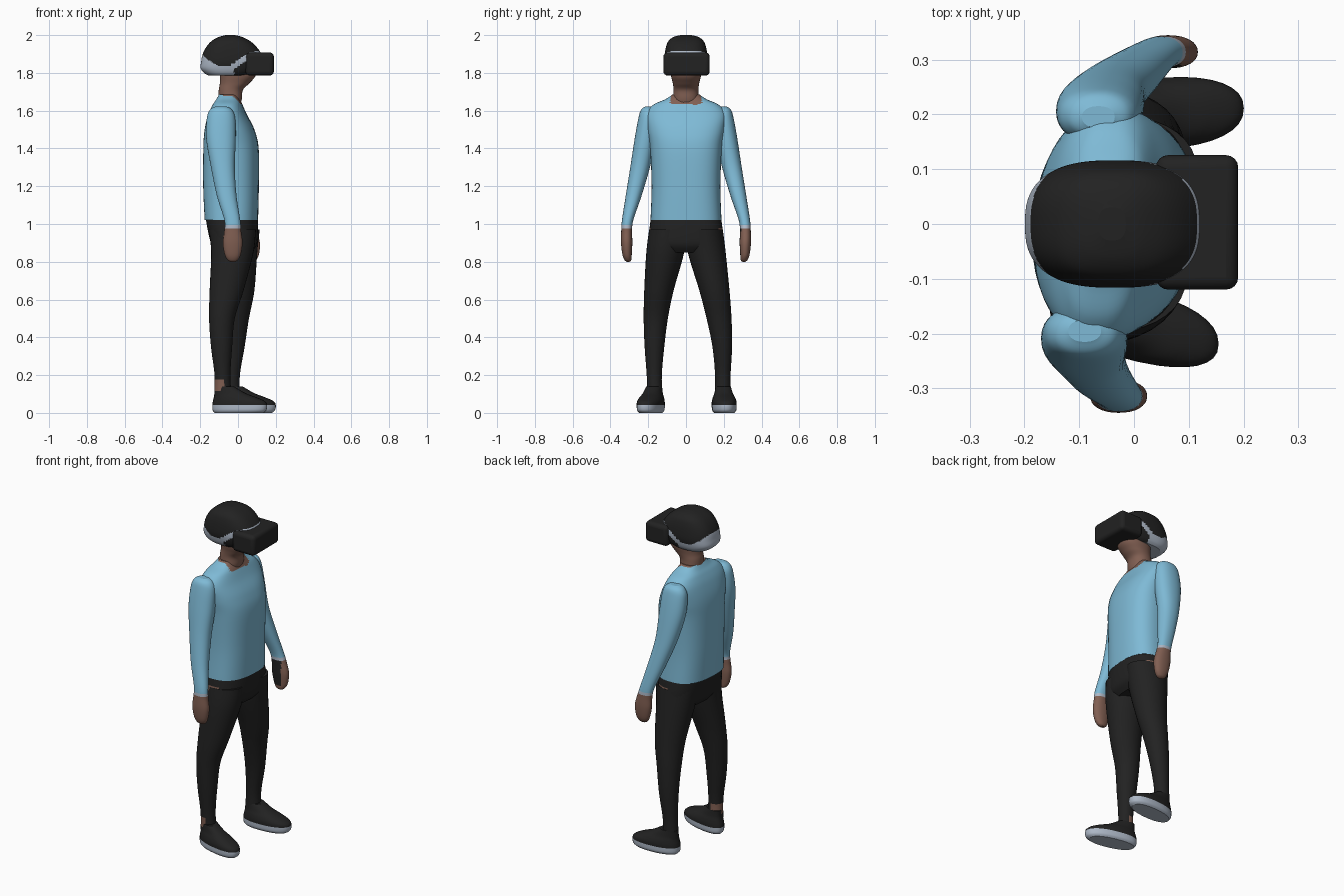
import bpy, bmesh, math

def material(name, r, g, b):
    m = bpy.data.materials.new(name)
    m.diffuse_color = (r, g, b, 1)
    return m

BLUE = material("shirt blue", 0.21, 0.49, 0.67)
BLACK = material("soft black", 0.016, 0.016, 0.016)
SKIN = material("skin brown", 0.22, 0.115, 0.085)
GREY = material("light grey", 0.42, 0.48, 0.57)
MATS = [BLUE, BLACK, SKIN, GREY]
B, K, S, G = range(4)

def catmull(a, b, c, d, t):
    return 0.5 * (2*b + (c-a)*t + (2*a-5*b+4*c-d)*t*t + (3*b-a-3*c+d)*t**3)

def lerp_table(table, x):
    for (x0, v0), (x1, v1) in zip(table, table[1:]):
        if x <= x1:
            return v0 + (v1 - v0) * max(0, (x - x0) / (x1 - x0))
    return table[-1][1]

def loft(name, rings, rule, power=2.0, sides=32, steps=6, skew_x=0.0, skew_y=0.0):
    """Smooth skin over level rings (z, cx, cy, rx, ry); rule(centre) picks the colour."""
    rows = []
    n = len(rings)
    for i in range(n - 1):
        q = [rings[max(i-1, 0)], rings[i], rings[i+1], rings[min(i+2, n-1)]]
        rows += [[catmull(*v, k / steps) for v in zip(*q)] for k in range(steps)]
    rows.append(rings[-1])
    bm = bmesh.new()
    loops = []
    for z, cx, cy, rx, ry in rows:
        loop = []
        for k in range(sides):
            a = 2 * math.pi * k / sides
            c, s = math.cos(a), math.sin(a)
            dx = rx * math.copysign(abs(c) ** (2 / power), c)
            dy = ry * math.copysign(abs(s) ** (2 / power), s)
            loop.append(bm.verts.new((cx + dx + skew_x * dy, cy + dy + skew_y * dx, z)))
        loops.append(loop)
    for l0, l1 in zip(loops, loops[1:]):
        for k in range(sides):
            j = (k + 1) % sides
            bm.faces.new((l0[k], l0[j], l1[j], l1[k]))
    bm.faces.new(loops[0])
    bm.faces.new(loops[-1])
    bmesh.ops.recalc_face_normals(bm, faces=bm.faces)
    for f in bm.faces:
        f.smooth = len(f.verts) == 4
        f.material_index = rule(f.calc_center_median())
    me = bpy.data.meshes.new(name)
    bm.to_mesh(me)
    bm.free()
    for m in MATS:
        me.materials.append(m)
    ob = bpy.data.objects.new(name, me)
    bpy.context.collection.objects.link(ob)
    return ob

# Shirt body, with a neckline lower at the front
loft("shirt", [
    (1.02, -0.035, 0, 0.140, 0.188), (1.20, -0.037, 0, 0.146, 0.182),
    (1.40, -0.037, 0, 0.145, 0.190), (1.50, -0.045, 0, 0.130, 0.205),
    (1.58, -0.055, 0, 0.100, 0.212), (1.63, -0.055, 0, 0.078, 0.175),
    (1.66, -0.052, 0, 0.062, 0.110), (1.685, -0.05, 0, 0.05, 0.072)],
    lambda p: S if p.z > 1.675 - 0.45 * (p.x + 0.07) and abs(p.y) < 0.08 and p.z > 1.62 else B,
    power=2.6, sides=48, skew_x=0.06)

# Neck and jaw
loft("neck_and_jaw", [
    (1.60, -0.05, 0, 0.055, 0.065), (1.66, -0.042, 0, 0.062, 0.068),
    (1.71, -0.038, 0, 0.064, 0.066), (1.745, -0.018, 0, 0.078, 0.070),
    (1.79, 0.0, 0, 0.095, 0.080), (1.86, 0.0, 0, 0.095, 0.085)], lambda p: S, power=2.2)

# Helmet shell with a swooping grey band
BAND = [(-0.21, 1.90), (-0.185, 1.895), (-0.16, 1.87), (-0.10, 1.835), (-0.04, 1.84),
        (0.02, 1.885), (0.06, 1.908), (0.15, 1.924)]

def helmet_rule(p):
    top = lerp_table(BAND, p.x)
    if p.z > top:
        return K
    return K if p.x > -0.02 and p.z < top - 0.035 else G

loft("helmet", [
    (1.785, -0.050, 0, 0.105, 0.085), (1.80, -0.045, 0, 0.135, 0.100),
    (1.825, -0.040, 0, 0.158, 0.110), (1.86, -0.035, 0, 0.160, 0.116),
    (1.90, -0.032, 0, 0.155, 0.113), (1.94, -0.035, 0, 0.131, 0.105),
    (1.97, -0.038, 0, 0.100, 0.092), (1.99, -0.040, 0, 0.062, 0.066),
    (2.00, -0.040, 0, 0.025, 0.030)], helmet_rule, power=2.7, sides=96, steps=8)

# Goggles: a rounded box in front of the eyes
bpy.ops.mesh.primitive_cube_add(size=1, location=(0.115, 0.003, 1.847))
goggles = bpy.context.object
goggles.name = "goggles"
goggles.scale = (0.15, 0.245, 0.122)
bpy.ops.object.transform_apply(location=False, rotation=False, scale=True)
goggles.data.materials.append(BLACK)
bev = goggles.modifiers.new("rounding", 'BEVEL')
bev.width, bev.segments = 0.022, 4
bpy.ops.object.shade_smooth_by_angle(angle=math.radians(40))

# Arms with hands: (z, x on right side, x on left side, distance out, rx, ry)
ARM = [(1.622, -0.09, -0.065, 0.195, 0.03, 0.02), (1.605, -0.09, -0.065, 0.198, 0.058, 0.040),
       (1.56, -0.09, -0.065, 0.200, 0.075, 0.052), (1.45, -0.09, -0.060, 0.215, 0.078, 0.057),
       (1.30, -0.08, -0.040, 0.243, 0.063, 0.052), (1.15, -0.06, 0.000, 0.277, 0.052, 0.042),
       (1.02, -0.03, 0.040, 0.309, 0.042, 0.030), (0.96, -0.028, 0.055, 0.314, 0.045, 0.029),
       (0.90, -0.028, 0.064, 0.314, 0.052, 0.030), (0.84, -0.028, 0.068, 0.312, 0.043, 0.025),
       (0.81, -0.028, 0.068, 0.308, 0.028, 0.018), (0.80, -0.028, 0.068, 0.306, 0.012, 0.008)]

def arm_rule(p):
    if p.z > 1.0:
        return B
    if p.z > 0.975:
        return G
    return K if 0 < p.y < 0.305 and p.x < 0.085 and p.z > 0.83 else S

for side, name in ((-1, "right_arm"), (1, "left_arm")):
    loft(name, [(z, xr if side < 0 else xl, side * y, rx, ry)
                for z, xr, xl, y, rx, ry in ARM], arm_rule, power=2.2)

# Hips, with small skin patches beside the hands
def hip_rule(p):
    mid = -0.03 if p.y < 0 else 0.02
    return S if abs(p.y) > 0.165 and 0.87 < p.z < 0.98 and abs(p.x - mid) < 0.04 else K

loft("hips", [
    (1.03, -0.033, 0, 0.137, 0.186), (0.95, -0.025, 0, 0.130, 0.196),
    (0.89, -0.02, 0, 0.118, 0.195), (0.85, -0.02, 0, 0.09, 0.15)],
    hip_rule, power=2.5, sides=48, skew_x=0.06)

# Trouser legs, right one standing back and left one forward
def leg_rule(p):
    return S if p.y < 0 and p.x < -0.07 and 0.125 < p.z < 0.17 else K

loft("right_leg", [
    (0.97, -0.03, -0.100, 0.125, 0.095), (0.85, -0.030, -0.110, 0.112, 0.100),
    (0.65, -0.060, -0.143, 0.090, 0.078), (0.50, -0.085, -0.160, 0.068, 0.064),
    (0.35, -0.087, -0.167, 0.056, 0.052), (0.20, -0.082, -0.168, 0.042, 0.040),
    (0.09, -0.080, -0.165, 0.046, 0.040)], leg_rule)
loft("left_leg", [
    (0.97, -0.01, 0.100, 0.125, 0.095), (0.85, -0.008, 0.110, 0.110, 0.100),
    (0.65, 0.000, 0.150, 0.087, 0.080), (0.50, -0.010, 0.175, 0.068, 0.066),
    (0.35, -0.020, 0.192, 0.055, 0.052), (0.20, -0.032, 0.195, 0.042, 0.041),
    (0.09, -0.035, 0.195, 0.046, 0.042)], leg_rule)

# Shoes with grey soles: (z, back end, front end, half width)
SHOE = [(0.0, 0.012, 0.27, 0.052), (0.014, 0.002, 0.286, 0.063), (0.042, 0.0, 0.29, 0.065),
        (0.062, 0.003, 0.278, 0.064), (0.082, 0.008, 0.235, 0.058), (0.105, 0.012, 0.175, 0.048),
        (0.14, 0.012, 0.115, 0.040)]
for name, heel, y, turn in (("right_shoe", -0.136, -0.168, -0.22), ("left_shoe", -0.09, 0.197, 0.06)):
    loft(name, [(z, heel + (a + b) / 2, y + turn * ((a + b) / 2 - 0.06), (b - a) / 2, w)
                for z, a, b, w in SHOE],
         lambda p: G if p.z < 0.04 else K, power=2.3, skew_y=turn)
